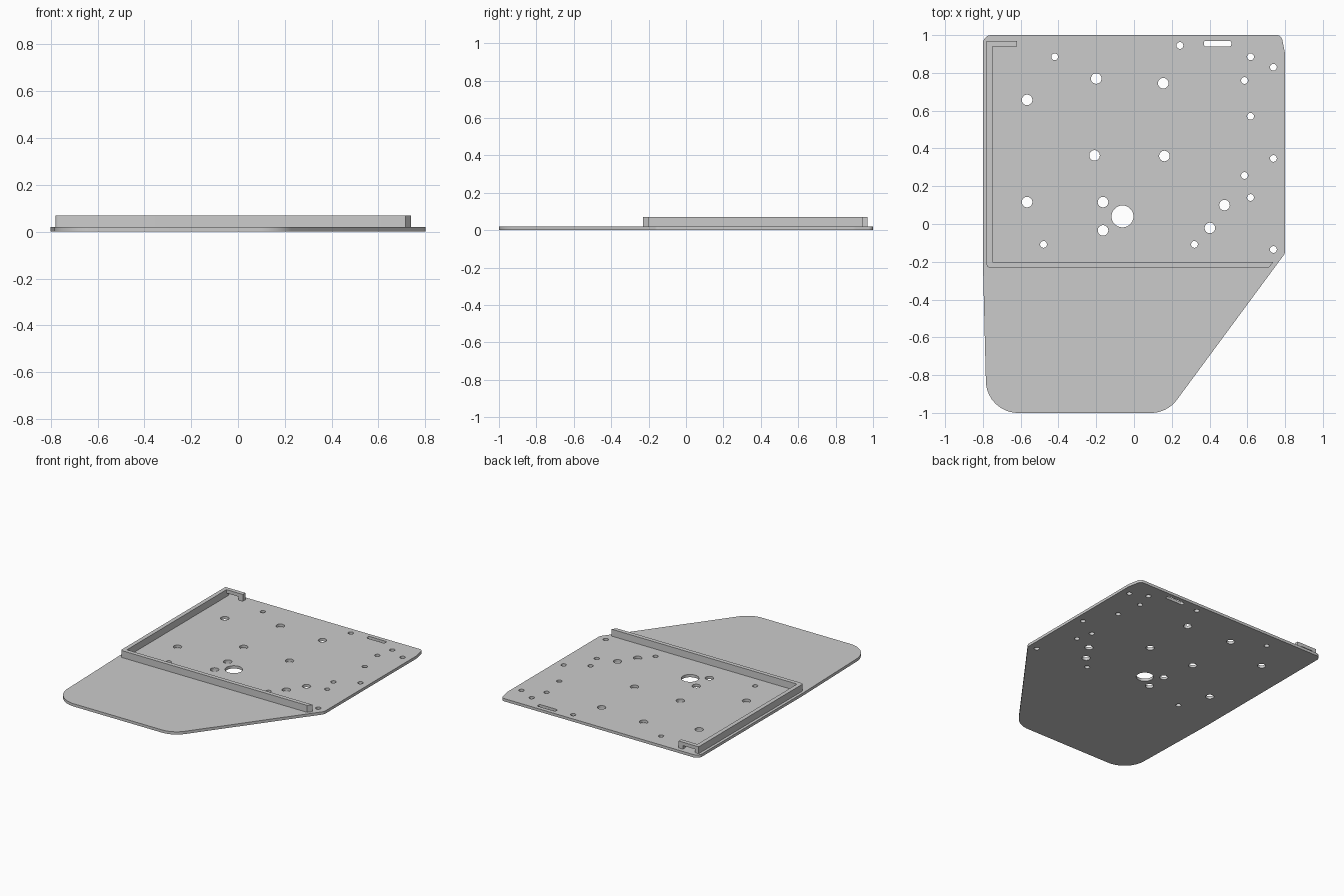
import bpy, bmesh
from math import cos, sin, pi, tan
from mathutils import Vector, Matrix

cube = bpy.data.objects.get("Cube")
if cube:
    bpy.data.objects.remove(cube, do_unlink=True)

grey = bpy.data.materials.new("plain grey")
grey.use_nodes = True
colour = (0.6, 0.6, 0.6, 1)
grey.diffuse_color = colour
grey.node_tree.nodes["Principled BSDF"].inputs["Base Color"].default_value = colour


def rounded(corners, steps=10):
    """Polygon from (x, y, radius) corners, each replaced by a tangent arc."""
    pts = []
    for i, (x, y, r) in enumerate(corners):
        p = Vector((x, y))
        if r == 0:
            pts.append(p)
            continue
        a = (Vector(corners[i - 1][:2]) - p).normalized()
        b = (Vector(corners[(i + 1) % len(corners)][:2]) - p).normalized()
        half = a.angle(b) / 2
        centre = p + (a + b).normalized() * (r / sin(half))
        start = p + a * (r / tan(half)) - centre
        end = p + b * (r / tan(half)) - centre
        for k in range(steps + 1):
            pts.append(centre + start.lerp(end, k / steps).normalized() * r)
    return pts


def circle(x, y, r, n=32):
    return [Vector((x + r * cos(2 * pi * k / n), y + r * sin(2 * pi * k / n)))
            for k in range(n)]


def slab(name, loops, low, high, matrix=Matrix()):
    """Extrude an outline with holes from low to high along local z."""
    bm = bmesh.new()
    for loop in loops:
        vs = [bm.verts.new((p[0], p[1], low)) for p in loop]
        for i, v in enumerate(vs):
            bm.edges.new((vs[i - 1], v))
    bmesh.ops.triangle_fill(bm, edges=bm.edges[:], use_beauty=True, normal=(0, 0, 1))
    top = bmesh.ops.extrude_face_region(bm, geom=bm.faces[:], use_keep_orig=True)
    bmesh.ops.translate(bm, vec=(0, 0, high - low),
                        verts=[g for g in top["geom"] if isinstance(g, bmesh.types.BMVert)])
    bm.transform(matrix)
    bmesh.ops.recalc_face_normals(bm, faces=bm.faces[:])
    mesh = bpy.data.meshes.new(name)
    bm.to_mesh(mesh)
    bm.free()
    mesh.materials.append(grey)
    ob = bpy.data.objects.new(name, mesh)
    bpy.context.collection.objects.link(ob)
    bpy.ops.object.select_all(action="DESELECT")
    ob.select_set(True)
    bpy.context.view_layer.objects.active = ob
    bpy.ops.object.shade_smooth_by_angle(angle=pi / 6)


PLATE, RIM = 0.02, 0.07

# Base plate outline, with a slanted front left side
outline = rounded([(-.8, 1, .045), (.78, 1, .03), (.8, .9, .1), (.8, -.155, .04),
                   (.176, -1, .17), (-.78, -1, .17), (-.8, -.2, 0)])

# Drilled holes grouped by radius
holes = {
    .018: [(-.42, .885), (.243, .945), (.617, .885), (.738, .83), (.585, .76),
           (.617, .57), (.738, .347), (.585, .257), (.617, .14), (.32, -.108),
           (.738, -.135), (-.479, -.108)],
    .028: [(-.2, .77), (.155, .745), (-.566, .657), (-.209, .363), (.161, .36),
           (.479, .1), (.402, -.021), (-.566, .116), (-.164, .116), (-.164, -.034)],
    .058: [(-.061, .04)],
}
cuts = [circle(x, y, r) for r, spots in holes.items() for x, y in spots]
slot = rounded([(.37, .94, .01), (.515, .94, .01), (.515, .97, .01), (.37, .97, .01)], 4)
slab("base_plate", [outline] + cuts + [slot], 0, PLATE)

# L-shaped rim along the right side and across the plate
rim = rounded([(-.78, .97, 0), (-.78, -.23, .015), (.715, -.23, 0), (.738, -.2, 0),
               (-.75, -.2, 0), (-.75, .97, 0)], 4)
slab("rim_wall", [rim], PLATE, RIM)

# Short return at the back corner, bridging a small opening
hook = [(-.75, RIM), (-.75, .045), (-.655, .045), (-.655, PLATE), (-.62, PLATE), (-.62, RIM)]
slab("rim_hook", [hook], -.97, -.94, Matrix.Rotation(pi / 2, 4, "X"))
